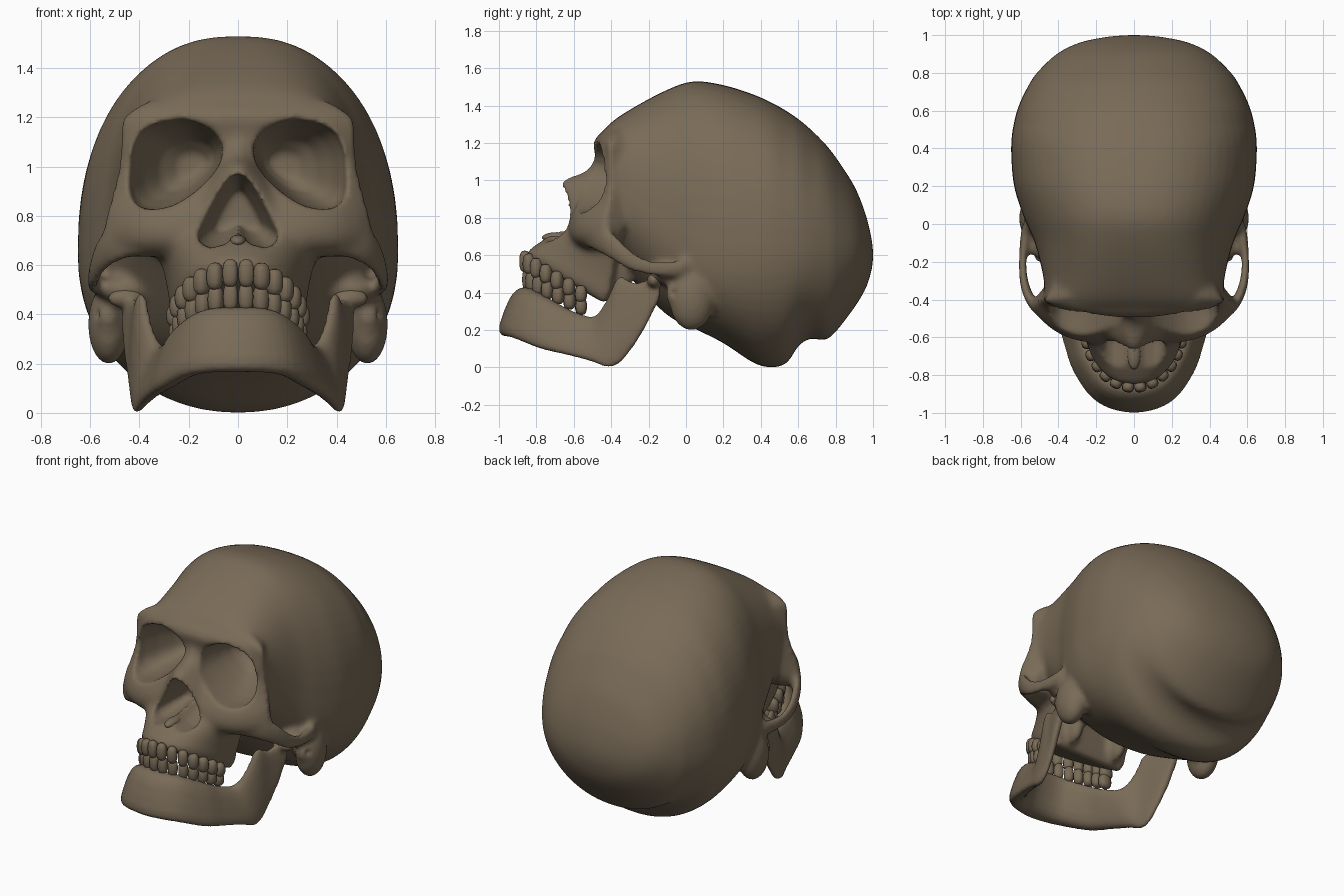
import bpy, bmesh, math
from mathutils import Matrix, Vector

if "Cube" in bpy.data.objects:
    bpy.data.objects.remove(bpy.data.objects["Cube"])

bone = bpy.data.materials.new("aged_bone_brown")
bone.diffuse_color = (0.19, 0.145, 0.095, 1)
bone.use_nodes = True
bone.node_tree.nodes["Principled BSDF"].inputs["Base Color"].default_value = bone.diffuse_color


def spow(v, e):
    return math.copysign(abs(v) ** e, v)


def smooth_rows(rows, n=5):
    """Catmull-Rom interpolation between rows of numbers."""
    out = []
    for i in range(len(rows) - 1):
        a, b, c, d = (rows[max(i - 1, 0)], rows[i], rows[i + 1], rows[min(i + 2, len(rows) - 1)])
        for k in range(n):
            t = k / n
            out.append([0.5 * (2 * q + (r - p) * t + (2 * p - 5 * q + 4 * r - s) * t * t
                               + (3 * q - p - 3 * r + s) * t ** 3) for p, q, r, s in zip(a, b, c, d)])
    return out + [list(rows[-1])]


def loft(bm, rings):
    vs = [[bm.verts.new(p) for p in ring] for ring in rings]
    n = len(vs[0])
    for a, b in zip(vs, vs[1:]):
        for i in range(n):
            bm.faces.new((a[i], a[(i + 1) % n], b[(i + 1) % n], b[i]))
    bm.faces.new(vs[0][::-1])
    bm.faces.new(vs[-1])


def blob(bm, centre, radii, square=1.0, rot=None, u=20, v=14):
    made = bmesh.ops.create_uvsphere(bm, u_segments=u, v_segments=v, radius=1)["verts"]
    m = Matrix.Translation(centre) @ (rot or Matrix()) @ Matrix.Diagonal((*radii, 1))
    for vert in made:
        vert.co = m @ Vector([spow(c, square) for c in vert.co])


def make(name, bm):
    bmesh.ops.recalc_face_normals(bm, faces=bm.faces[:])
    for f in bm.faces:
        f.smooth = True
    me = bpy.data.meshes.new(name)
    bm.to_mesh(me)
    bm.free()
    me.materials.append(bone)
    ob = bpy.data.objects.new(name, me)
    bpy.context.collection.objects.link(ob)
    return ob


def remesh(ob, size):
    m = ob.modifiers.new("fuse", 'REMESH')
    m.mode = 'VOXEL'
    m.voxel_size = size
    m.use_smooth_shade = True


def relax(ob, n):
    m = ob.modifiers.new("relax", 'SMOOTH')
    m.factor = 0.5
    m.iterations = n


def plan_ring(z, w, yf, ys, yb, p):
    """Horizontal slice of the face: bowed front, narrower flat back."""
    xs = [-1 + i / 10 for i in range(21)]
    front = [(w * x, yf + (ys - yf) * abs(x) ** p, z) for x in xs]
    back = [(0.86 * w * x, yb, z) for x in reversed(xs)]
    return front + back


skull = bmesh.new()

# Braincase: y, half width, bottom, top, height of widest point, upper and lower exponent
case = [(-.465, .41, .78, 1.235, 1.0, 3.2, 2.1), (-.40, .468, .62, 1.31, .95, 2.9, 2.1),
        (-.28, .48, .46, 1.39, .88, 2.7, 2.1), (-.10, .525, .28, 1.485, .76, 2.5, 2.3),
        (.04, .585, .21, 1.53, .68, 2.4, 2.6), (.20, .635, .13, 1.51, .66, 2.4, 2.5),
        (.36, .65, .025, 1.46, .65, 2.4, 2.2), (.46, .648, .0, 1.415, .65, 2.4, 2.1),
        (.54, .635, .025, 1.37, .65, 2.3, 2.1), (.605, .618, .12, 1.325, .65, 2.3, 2.2),
        (.67, .592, .155, 1.27, .65, 2.2, 2.2), (.74, .555, .145, 1.20, .65, 2.2, 2.1),
        (.80, .515, .19, 1.125, .64, 2.1, 2.1), (.90, .41, .32, .97, .63, 2, 2),
        (.96, .29, .42, .82, .61, 2, 2), (.99, .15, .51, .70, .60, 2, 2), (1.0, .04, .57, .63, .60, 2, 2)]
rings = []
for y, w, zb, zt, zc, e, e2 in smooth_rows(case):
    ring = []
    for i in range(56):
        a = math.tau * i / 56
        k = e if math.sin(a) > 0 else e2
        h = zt - zc if math.sin(a) > 0 else zc - zb
        ring.append((w * spow(math.cos(a), 2 / k), y, zc + h * spow(math.sin(a), 2 / k)))
    rings.append(ring)
loft(skull, rings)

# Face plate from brow to cheekbones
face = [(1.27, .36, -.43, -.385, -.30, 2.2), (1.235, .43, -.475, -.40, -.30, 2.4),
        (1.19, .475, -.495, -.41, -.29, 2.4), (1.10, .48, -.48, -.41, -.29, 2.4),
        (1.0, .49, -.51, -.405, -.29, 2.6), (.90, .512, -.57, -.41, -.30, 3),
        (.80, .54, -.62, -.43, -.32, 4), (.72, .555, -.635, -.43, -.34, 4),
        (.67, .535, -.61, -.43, -.36, 4), (.635, .48, -.56, -.43, -.38, 4)]
loft(skull, [plan_ring(*r) for r in smooth_rows(face, 4)])

# Nasal bones
nasal = [(1.15, .05, -.475, -.44, -.40, 2), (1.08, .055, -.51, -.46, -.40, 2),
         (1.04, .06, -.555, -.48, -.40, 2), (1.005, .075, -.65, -.52, -.40, 2),
         (.95, .105, -.675, -.57, -.40, 2), (.86, .15, -.655, -.59, -.40, 2.5),
         (.74, .21, -.655, -.60, -.40, 2.5)]
loft(skull, [plan_ring(*r) for r in smooth_rows(nasal, 3)])

# Upper jaw: front z, slope, half width, front y, back y
maxilla = [(.82, 0, .40, -.59, -.36), (.75, .08, .365, -.65, -.36), (.70, .25, .315, -.735, -.37),
           (.65, .42, .285, -.81, -.39), (.615, .52, .275, -.85, -.41), (.58, .58, .255, -.845, -.43)]
rings = []
for z, slope, w, yf, yb in smooth_rows(maxilla, 4):
    arc = [math.pi * i / 24 for i in range(25)]
    ring = [(w * spow(math.cos(a), .85), yb - (yb - yf) * math.sin(a) ** .85) for a in arc]
    rings.append([(x, y, z - slope * (y - yf)) for x, y in ring])
loft(skull, rings)

for s in (-1, 1):
    # Cheekbone sweeping back into the zygomatic arch: centre, thickness, half height
    path = [(.40, -.53, .715, .045, .075), (.49, -.47, .69, .042, .08), (.555, -.385, .64, .03, .08),
            (.583, -.30, .575, .024, .062), (.59, -.2, .535, .022, .045), (.582, -.1, .525, .024, .045),
            (.56, 0, .54, .03, .05), (.50, .08, .56, .03, .05)]
    loft(skull, [[(s * (x + tx * math.cos(a)), y, z + tz * math.sin(a))
                  for a in [math.tau * i / 14 for i in range(14)]]
                 for x, y, z, tx, tz in smooth_rows(path, 4)])
    blob(skull, (s * .525, .03, .36), (.085, .12, .165))     # mastoid
    blob(skull, (s * .53, -.065, .39), (.05, .045, .06))     # ear canal rim
    blob(skull, (s * .45, -.10, .50), (.12, .10, .06))       # jaw joint root
    blob(skull, (s * .17, -.37, .50), (.05, .08, .13))       # pterygoid plate
skull = make("skull", skull)

# Cutter for eye sockets, nasal opening and ear canals
cut = bmesh.new()
orbit = [(.06, 1.08), (.10, 1.145), (.20, 1.19), (.30, 1.185), (.39, 1.15), (.435, 1.07), (.445, .97),
         (.435, .88), (.38, .83), (.27, .84), (.16, .91), (.08, 1.0)]
orbit = smooth_rows(orbit + orbit[:1], 3)[:-1]
for s in (-1, 1):
    rings = []
    for y, k, cx in [(-.95, 1, .26), (-.47, 1, .26), (-.40, .95, .255), (-.30, .80, .235),
                     (-.20, .58, .21), (-.14, .28, .19)]:
        rings.append([(s * (cx + (x - .26) * k), y, 1 + (z - 1) * k) for x, z in orbit])
    loft(cut, rings)
    blob(cut, (s * .60, -.065, .40), (.07, .02, .025))
half = [(.035, .955), (.075, .90), (.12, .82), (.165, .72), (.15, .685), (.11, .67), (.05, .685)]
nose = [(0, .97)] + half + [(0, .73)] + [(-x, z) for x, z in reversed(half)]
loft(cut, [[(x * k, y, .82 + (z - .82) * k) for x, z in nose]
           for y, k in [(-1, 1), (-.62, 1), (-.54, .85), (-.42, .55)]])
cutter = make("socket_cutter", cut)
cutter.hide_render = True
cutter.hide_viewport = True

remesh(skull, .017)
relax(skull, 5)
m = skull.modifiers.new("sockets", 'BOOLEAN')
m.operation = 'DIFFERENCE'
m.solver = 'EXACT'
m.object = cutter
remesh(skull, .014)
relax(skull, 4)

# Nasal spine
bm = bmesh.new()
blob(bm, (0, -.69, .695), (.035, .08, .028))
make("nasal_spine", bm)

# Lower jaw: top point, bottom point, thickness, from chin to joint
jaw = [(0, -.855, .43, 0, -.955, .165, .14), (.13, -.825, .42, .17, -.91, .155, .13),
       (.22, -.715, .36, .285, -.775, .10, .11), (.265, -.60, .30, .345, -.63, .065, .09),
       (.315, -.49, .275, .385, -.50, .03, .075), (.36, -.425, .36, .41, -.42, .0, .06),
       (.39, -.36, .485, .42, -.35, .025, .055), (.41, -.28, .455, .432, -.275, .12, .05),
       (.43, -.20, .465, .445, -.215, .22, .05), (.45, -.135, .45, .452, -.145, .36, .045)]
rows = smooth_rows([(-r[0], r[1], r[2], -r[3], *r[4:]) for r in jaw[:0:-1]] + jaw, 5)
bm = bmesh.new()
rings = []
for i, r in enumerate(rows):
    a, b = rows[max(i - 1, 0)], rows[min(i + 1, len(rows) - 1)]
    side = Vector((b[4] - a[4], a[3] - b[3], 0)).normalized() * r[6] / 2
    top, bot = Vector(r[:3]), Vector(r[3:6])
    mid, axis = (top + bot) / 2, (top - bot) / 2
    rings.append([mid + axis * spow(math.sin(t), .7) + side * spow(math.cos(t), .7)
                  for t in [math.tau * k / 16 for k in range(16)]])
loft(bm, rings)
for s in (-1, 1):
    blob(bm, (s * .455, -.17, .465), (.075, .04, .04))      # condyle
lower_jaw = make("lower_jaw", bm)
remesh(lower_jaw, .012)
relax(lower_jaw, 4)


# Teeth spaced evenly along a sloping arch
def tooth_row(name, a, b, z0, slope, count=14):
    pts = [(a * math.sin(t), -.53 - b * math.cos(t))
           for t in [math.radians(-90 + 180 * i / 400) for i in range(401)]]
    run = [0]
    for p, q in zip(pts, pts[1:]):
        run.append(run[-1] + math.dist(p, q))
    step = run[-1] / count
    bm = bmesh.new()
    for i in range(count):
        k = next(j for j, d in enumerate(run) if d >= (i + .5) * step)
        x, y = pts[k]
        p, q = pts[max(k - 1, 0)], pts[min(k + 1, 400)]
        rot = Matrix.Rotation(math.atan2(q[1] - p[1], q[0] - p[0]), 4, 'Z')
        back = abs(i - (count - 1) / 2) / (count / 2)
        blob(bm, (x, y, z0 - slope * (y + .87)), (step * .49, .028 + .016 * back, .058 - .012 * back),
             .75, rot, 12, 8)
    make(name, bm)


tooth_row("upper_teeth", .25, .335, .572, .58)
tooth_row("lower_teeth", .24, .32, .482, .50)
